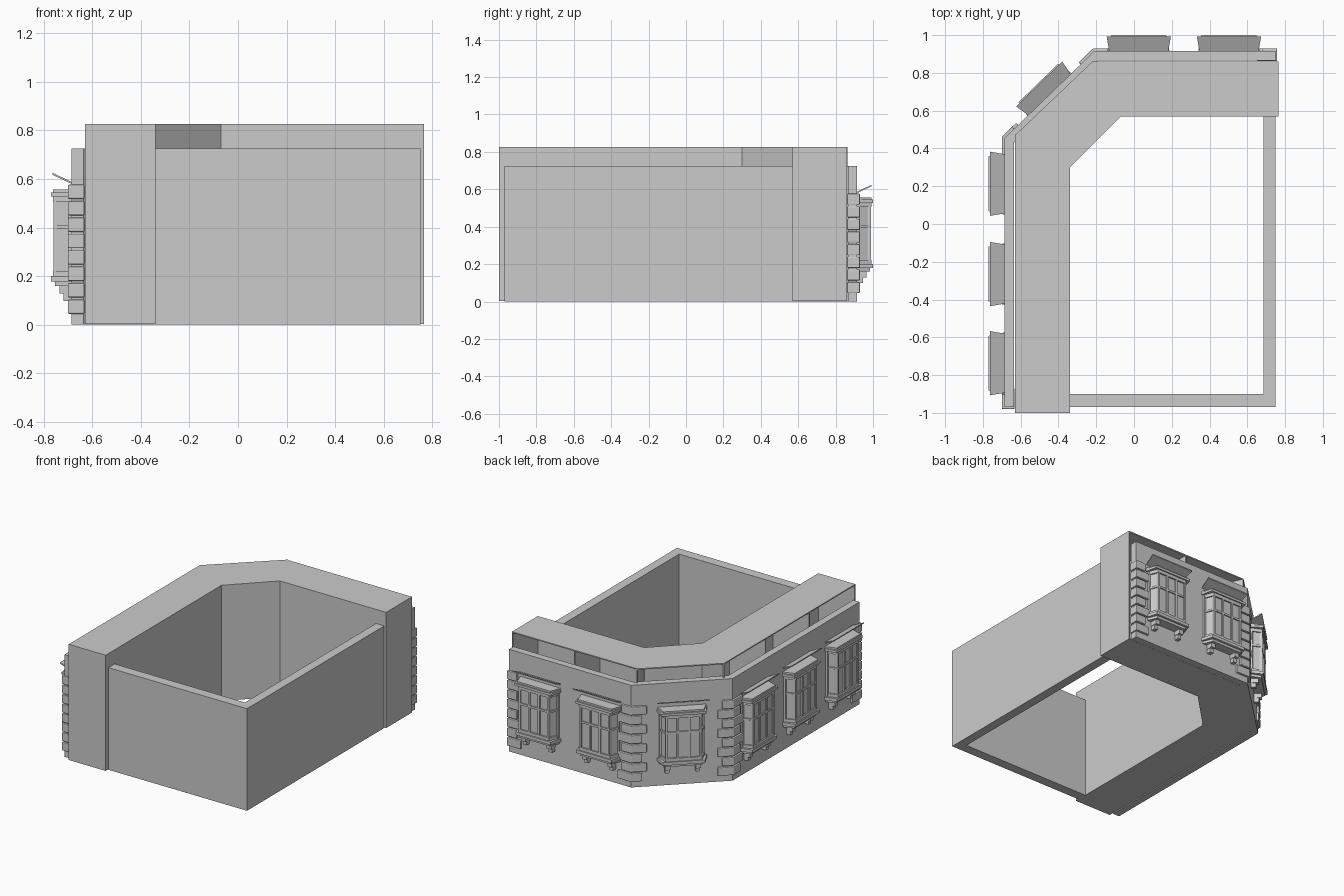
import bpy, bmesh, math
from mathutils import Vector, Matrix

if "Cube" in bpy.data.objects:
    bpy.data.objects.remove(bpy.data.objects["Cube"])


def add_prism(bm, pts, z0, z1):
    """Extrude a plan polygon from z0 to z1."""
    lo = [bm.verts.new((p[0], p[1], z0)) for p in pts]
    hi = [bm.verts.new((p[0], p[1], z1)) for p in pts]
    n = len(pts)
    bm.faces.new(lo[::-1])
    bm.faces.new(hi)
    for i in range(n):
        j = (i + 1) % n
        bm.faces.new((lo[i], lo[j], hi[j], hi[i]))


def add_strip(bm, p, q, t, z0, z1):
    """Straight thin slab from p to q, thickness t to the left of travel."""
    p, q = Vector(p), Vector(q)
    d = (q - p).normalized()
    n = Vector((-d.y, d.x)) * t
    add_prism(bm, [p, q, q + n, p + n], z0, z1)


def add_box(bm, x0, x1, y0, y1, z0, z1):
    add_prism(bm, [(x0, y0), (x1, y0), (x1, y1), (x0, y1)], z0, z1)


def make_mesh(name, bm):
    bmesh.ops.recalc_face_normals(bm, faces=bm.faces)
    me = bpy.data.meshes.new(name)
    bm.to_mesh(me)
    bm.free()
    return me


def make_object(name, me, matrix=None):
    ob = bpy.data.objects.new(name, me)
    bpy.context.collection.objects.link(ob)
    if matrix:
        ob.matrix_world = matrix
    return ob


WALL_H, ROOM_H = 0.725, 0.825

# Street facade: left wall, chamfered corner, back wall
facade = [(-0.685, -0.97), (-0.685, 0.455), (-0.21, 0.915), (0.75, 0.915)]
inside = [(-0.635, -0.97), (-0.635, 0.434), (-0.19, 0.865), (0.75, 0.865)]
bm = bmesh.new()
add_prism(bm, facade + inside[::-1], 0, WALL_H)
make_object("facade_wall", make_mesh("facade_wall", bm))

# Plain front and right walls
bm = bmesh.new()
add_prism(bm, [(-0.345, -0.97), (0.75, -0.97), (0.75, 0.575), (0.685, 0.575),
               (0.685, -0.90), (-0.345, -0.90)], 0, WALL_H)
make_object("plain_walls", make_mesh("plain_walls", bm))

# Rooms behind the facade: floor, ceiling, back wall and partitions, open outward
outer = [Vector(p) for p in ((-0.63, -1), (-0.63, 0), (-0.63, 0.47),
                             (-0.22, 0.86), (0.27, 0.86), (0.765, 0.86))]
inner = [Vector(p) for p in ((-0.34, -1), (-0.34, 0), (-0.34, 0.30),
                             (-0.07, 0.57), (0.27, 0.57), (0.765, 0.57))]
outer.insert(1, Vector((-0.63, -0.49)))
inner.insert(1, Vector((-0.34, -0.49)))
T = 0.008
bm = bmesh.new()
for i in range(len(outer) - 1):
    quad = [outer[i], outer[i + 1], inner[i + 1], inner[i]]
    add_prism(bm, quad, 0.003, 0.003 + T)
    add_prism(bm, quad, ROOM_H - T, ROOM_H)
    add_strip(bm, inner[i], inner[i + 1], T, 0.003, ROOM_H)
for i, (a, b) in enumerate(zip(outer, inner)):
    add_strip(bm, a, b, -T if i == len(outer) - 1 else T, 0.003, ROOM_H)
make_object("room_shells", make_mesh("room_shells", bm))

# Corner quoins
path = [Vector(p) for p in facade]
dirs = [(path[i + 1] - path[i]).normalized() for i in range(3)]
norms = [Vector((-d.y, d.x)) for d in dirs]
P = 0.015
bm = bmesh.new()
for k in range(8):
    z0 = 0.045 + 0.0675 * k
    z1 = z0 + 0.059
    la, lb = (0.10, 0.07) if k % 2 else (0.07, 0.10)
    for c in (1, 2):
        da, db, na, nb = dirs[c - 1], dirs[c], norms[c - 1], norms[c]
        m = (na + nb) / (1 + na.dot(nb))
        p = path[c]
        a, b = p - da * la, p + db * lb
        add_prism(bm, [a - na * 0.02, a + na * P, p + m * P, b + nb * P,
                       b - nb * 0.02, p - m * 0.02], z0, z1)
    add_box(bm, -0.70, -0.632, -0.98, -0.97 + lb, z0, z1)
    add_box(bm, 0.75 - lb, 0.758, 0.862, 0.93, z0, z1)
quoins = make_object("corner_quoins", make_mesh("corner_quoins", bm))
bev = quoins.modifiers.new("soft_edges", "BEVEL")
bev.width = 0.005
bev.segments = 2

# Bay window, local x along the wall and local y outward
bm = bmesh.new()


def bay(w_wall, w_front, depth, z0, z1):
    add_prism(bm, [(-w_wall, -0.02), (w_wall, -0.02), (w_wall, 0),
                   (w_front, depth), (-w_front, depth), (-w_wall, 0)], z0, z1)


bay(0.142, 0.112, 0.066, 0.19, 0.535)      # glazing
bay(0.150, 0.120, 0.068, 0.160, 0.180)     # lower moulding
bay(0.162, 0.138, 0.084, 0.178, 0.200)     # sill
bay(0.150, 0.120, 0.076, 0.200, 0.222)     # bottom rail
bay(0.149, 0.119, 0.074, 0.395, 0.409)     # transom
bay(0.150, 0.120, 0.076, 0.505, 0.530)     # top rail
bay(0.163, 0.145, 0.085, 0.528, 0.545)     # cornice
bay(0.158, 0.132, 0.076, 0.545, 0.557)     # roof cap
for x in (-0.112, -0.038, 0.038, 0.112):   # front mullions
    add_box(bm, x - 0.007, x + 0.007, 0.055, 0.075, 0.195, 0.53)
for s in (-1, 1):
    add_box(bm, s * 0.142 - 0.007, s * 0.142 + 0.007, -0.01, 0.014, 0.195, 0.53)
    add_box(bm, s * 0.1 - 0.017, s * 0.1 + 0.017, -0.01, 0.05, 0.128, 0.162)
    add_box(bm, s * 0.1 - 0.014, s * 0.1 + 0.014, -0.01, 0.032, 0.098, 0.130)
window_mesh = make_mesh("bay_window", bm)

# Tilted canopy plate above each window
bm = bmesh.new()
lower = [(-0.155, -0.01, 0.575), (0.155, -0.01, 0.575), (0.17, 0.078, 0.617), (-0.17, 0.078, 0.617)]
lo = [bm.verts.new(v) for v in lower]
hi = [bm.verts.new((x, y, z + 0.008)) for x, y, z in lower]
bm.faces.new(lo[::-1])
bm.faces.new(hi)
for i in range(4):
    j = (i + 1) % 4
    bm.faces.new((lo[i], lo[j], hi[j], hi[i]))
canopy_mesh = make_mesh("window_canopy", bm)

# Place three windows on the left, one on the chamfer, two at the back
mid = (path[1] + path[2]) / 2
places = [(-0.685, y, math.pi / 2) for y in (-0.737, -0.265, 0.213)]
places += [(mid.x, mid.y, math.atan2(dirs[1].y, dirs[1].x))]
places += [(x, 0.915, 0) for x in (0.025, 0.503)]
for i, (x, y, ang) in enumerate(places):
    mat = Matrix.Translation((x, y, 0)) @ Matrix.Rotation(ang, 4, 'Z')
    make_object(f"bay_window_{i + 1}", window_mesh, mat)
    make_object(f"window_canopy_{i + 1}", canopy_mesh, mat)
